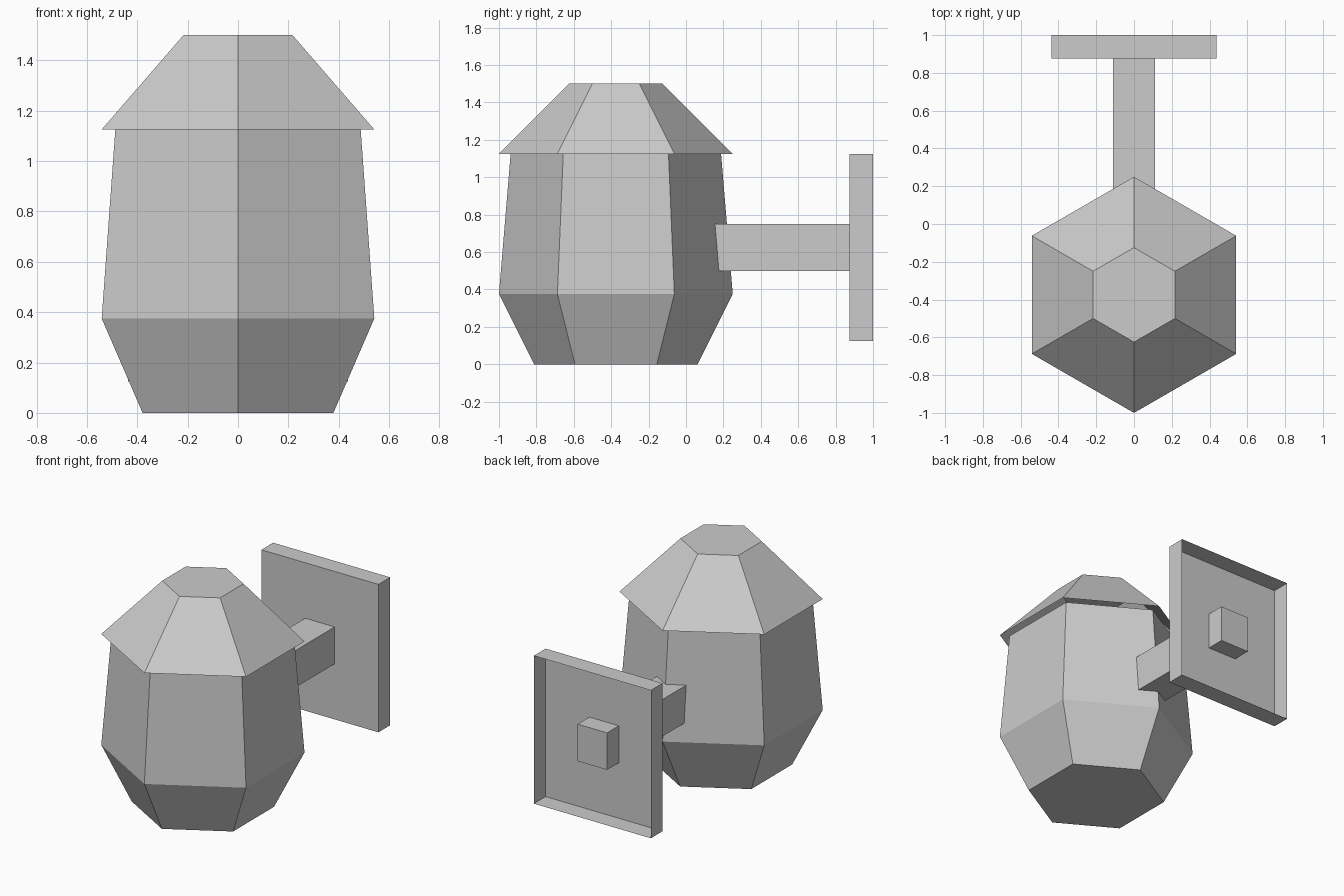
import bpy
import bmesh
import math
from mathutils import Matrix

cube = bpy.data.objects.get("Cube")
if cube:
    bpy.data.objects.remove(cube, do_unlink=True)

# One plain grey for the whole fixture
grey = bpy.data.materials.new("grey")
grey.use_nodes = True
grey.diffuse_color = (0.6, 0.6, 0.6, 1)
grey.node_tree.nodes["Principled BSDF"].inputs["Base Color"].default_value = grey.diffuse_color

LAMP_Y = -0.375


def add_part(name, bm):
    mesh = bpy.data.meshes.new(name)
    bm.to_mesh(mesh)
    bm.free()
    mesh.materials.append(grey)
    obj = bpy.data.objects.new(name, mesh)
    bpy.context.collection.objects.link(obj)
    return obj


def hex_shell(name, rings, cap_bottom=False, cap_top=False):
    """Loft hexagons given as (radius, height), with a corner facing front."""
    bm = bmesh.new()
    loops = []
    for radius, z in rings:
        angles = [math.radians(60 * i - 90) for i in range(6)]
        loops.append([bm.verts.new((radius * math.cos(a),
                                    LAMP_Y + radius * math.sin(a), z))
                      for a in angles])
    for low, high in zip(loops, loops[1:]):
        for i in range(6):
            j = (i + 1) % 6
            bm.faces.new((low[i], low[j], high[j], high[i]))
    if cap_bottom:
        bm.faces.new(reversed(loops[0]))
    if cap_top:
        bm.faces.new(loops[-1])
    return add_part(name, bm)


def box(name, size, centre, open_back=False):
    bm = bmesh.new()
    bmesh.ops.create_cube(bm, size=1, matrix=Matrix.Translation(centre) @ Matrix.Diagonal((*size, 1)))
    if open_back:
        bm.normal_update()
        back = [f for f in bm.faces if f.normal.y > 0.9]
        bmesh.ops.delete(bm, geom=back, context='FACES')
    return add_part(name, bm)


# Lantern body and its open-bottomed roof
hex_shell("lantern_body", [(0.4375, 0), (0.625, 0.375), (0.5625, 1.125)], cap_bottom=True)
hex_shell("lantern_roof", [(0.625, 1.125), (0.25, 1.5)], cap_top=True)

# Arm running through the hollow wall plate
box("wall_arm", (0.22, 1.0, 0.25), (0, 0.5, 0.625))
box("wall_plate", (0.875, 0.125, 1.0), (0, 0.9375, 0.625), open_back=True)
